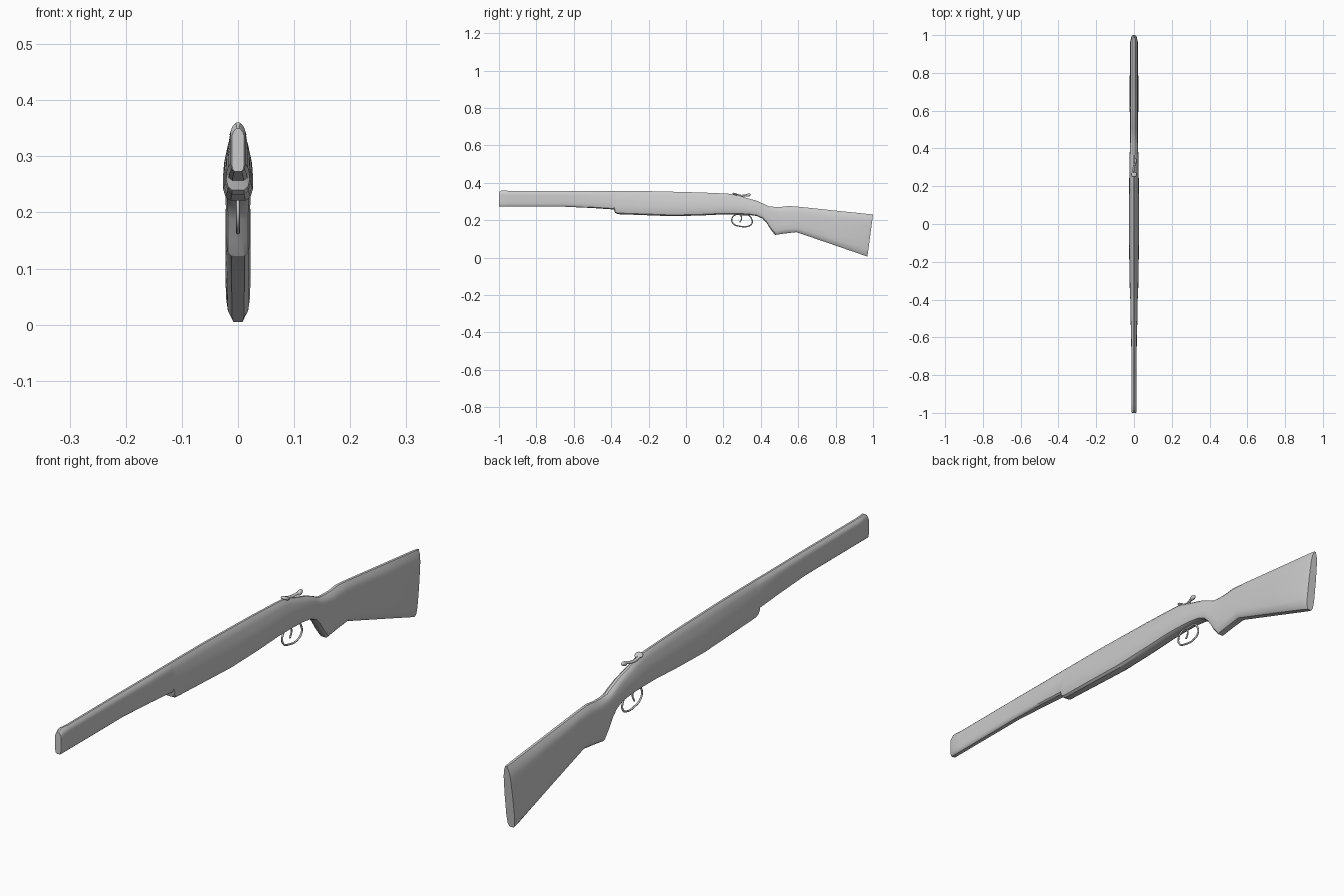
import bpy, bmesh, math
from mathutils import Vector

if "Cube" in bpy.data.objects:
    bpy.data.objects.remove(bpy.data.objects["Cube"])

def finish(ob, angle=35):
    bpy.ops.object.select_all(action='DESELECT')
    ob.select_set(True)
    bpy.context.view_layer.objects.active = ob
    bpy.ops.object.shade_smooth_by_angle(angle=math.radians(angle))

# half outline of a section: height fraction, share of belly width, share of shoulder width
OUTLINE = [(0, .5, 0), (.05, .84, 0), (.16, 1, 0), (.34, 1, 0), (.52, .85, .15),
           (.70, .4, .6), (.82, 0, 1), (.92, 0, .75), (1, 0, .25)]

def loft(name, sections):
    """Each section: top y, top z, bottom y, bottom z, belly half width, shoulder half width."""
    bm = bmesh.new()
    rings = []
    for ty, tz, by, bz, w, s in sections:
        right = [(w * a + s * b, by + (ty - by) * t, bz + (tz - bz) * t) for t, a, b in OUTLINE]
        left = [(-x, y, z) for x, y, z in reversed(right)]
        rings.append([bm.verts.new(p) for p in right + left])
    n = len(rings[0])
    for a, b in zip(rings, rings[1:]):
        for i in range(n):
            j = (i + 1) % n
            bm.faces.new((a[i], a[j], b[j], b[i]))
    bm.faces.new(rings[0])
    bm.faces.new(rings[-1][::-1])
    bmesh.ops.recalc_face_normals(bm, faces=bm.faces)
    me = bpy.data.meshes.new(name)
    bm.to_mesh(me)
    bm.free()
    ob = bpy.data.objects.new(name, me)
    bpy.context.collection.objects.link(ob)
    finish(ob)
    return ob

# one-piece barrel, fore-end, action, grip and stock
loft("body_and_stock", [
    (-1.00, .350, -1.00, .273, .011, .011),
    (-.985, .360, -.997, .272, .0135, .0135),
    (-.95, .357, -.95, .272, .0135, .0135),
    (-.65, .357, -.65, .272, .0145, .014),
    (-.50, .356, -.50, .265, .018, .014),
    (-.39, .356, -.385, .257, .020, .014),
    (-.385, .356, -.38, .240, .021, .014),
    (-.37, .356, -.365, .232, .022, .014),
    (-.20, .355, -.20, .226, .025, .015),
    (-.07, .352, -.07, .221, .0265, .015),
    (.08, .348, .08, .225, .0265, .015),
    (.20, .343, .20, .231, .0255, .015),
    (.26, .339, .26, .231, .025, .015),
    (.32, .320, .33, .229, .0235, .0155),
    (.38, .303, .38, .222, .0225, .016),
    (.42, .285, .41, .208, .022, .017),
    (.445, .273, .43, .187, .0215, .0175),
    (.48, .271, .453, .150, .0215, .018),
    (.51, .271, .476, .121, .0215, .018),
    (.55, .276, .53, .129, .022, .018),
    (.61, .271, .59, .136, .0225, .018),
    (.80, .251, .78, .071, .0225, .018),
    (.975, .233, .945, .014, .0215, .0175),
    (1.00, .230, .97, .005, .016, .013)])

def tube(name, points, radius, closed=False):
    cu = bpy.data.curves.new(name, 'CURVE')
    cu.dimensions = '3D'
    cu.bevel_depth = radius
    cu.bevel_resolution = 2
    cu.resolution_u = 5
    cu.use_fill_caps = True
    sp = cu.splines.new('BEZIER')
    sp.bezier_points.add(len(points) - 1)
    for bp, p in zip(sp.bezier_points, points):
        bp.co = p
        bp.handle_left_type = bp.handle_right_type = 'AUTO'
    sp.use_cyclic_u = closed
    ob = bpy.data.objects.new(name, cu)
    bpy.context.collection.objects.link(ob)
    bpy.ops.object.select_all(action='DESELECT')
    ob.select_set(True)
    bpy.context.view_layer.objects.active = ob
    bpy.ops.object.convert(target='MESH')
    finish(bpy.context.object, 50)

# trigger guard and trigger
tube("trigger_guard", [(0, y, z) for y, z in
     [(.262, .228), (.245, .205), (.253, .181), (.285, .168), (.330, .167),
      (.353, .183), (.350, .209), (.335, .226), (.30, .228)]], .0033, True)
tube("trigger", [(0, .292, .23), (0, .297, .208), (0, .287, .188)], .003)

# opening lever on top of the action, with a knob at each end
tube("top_lever", [(-.008, .258, .341), (-.003, .292, .331), (.007, .33, .335)], .005)

def knob(name, loc, size, tilt):
    bpy.ops.mesh.primitive_uv_sphere_add(segments=12, ring_count=8, radius=1,
                                         location=loc, rotation=(tilt, 0, 0))
    ob = bpy.context.object
    ob.name = name
    ob.scale = size
    finish(ob, 50)

knob("lever_front_knob", (0, .262, .339), (.015, .014, .006), -.4)
knob("lever_thumb_knob", (.007, .333, .334), (.008, .014, .008), .3)
